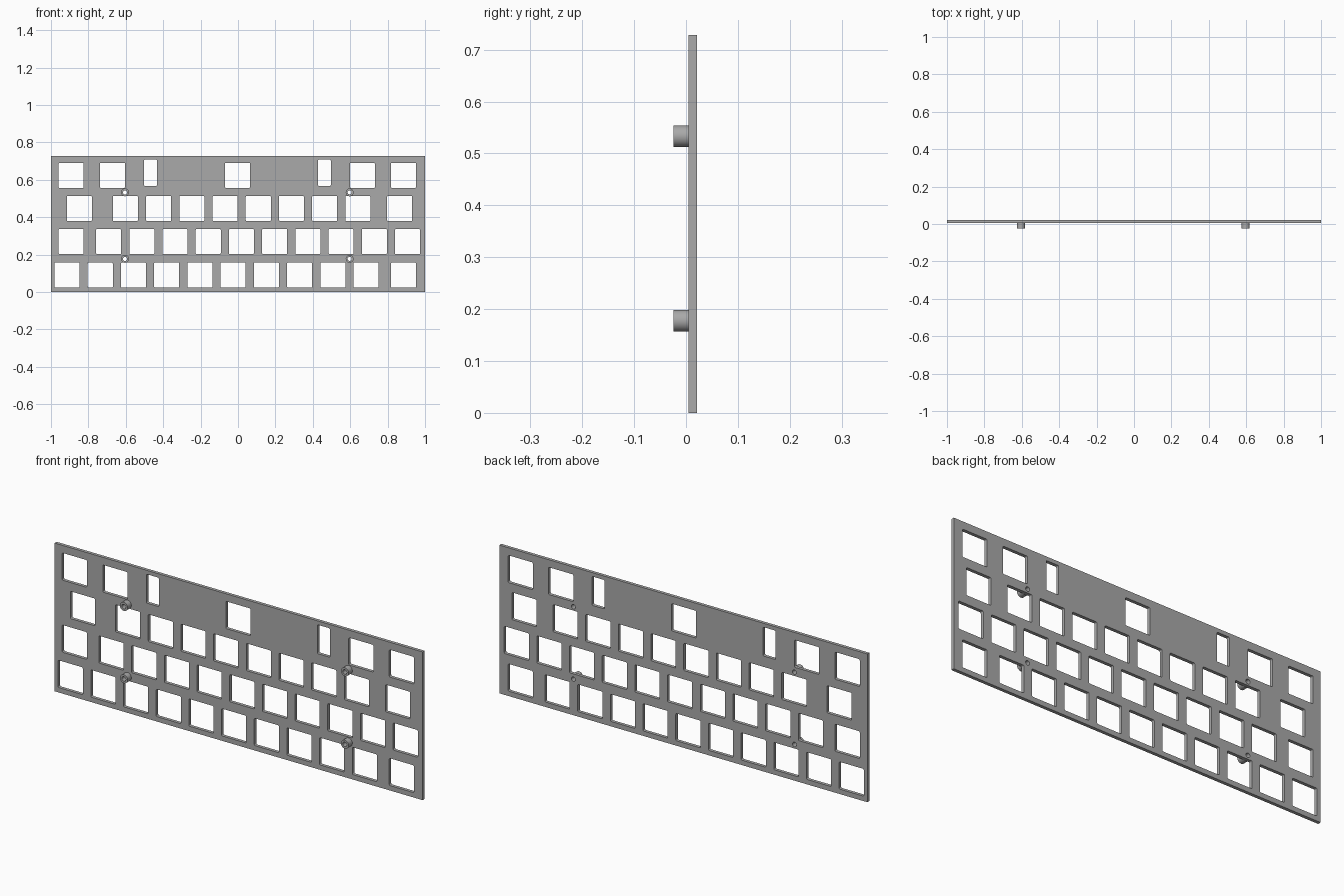
import bpy, bmesh, math

cube = bpy.data.objects.get("Cube")
if cube:
    bpy.data.objects.remove(cube, do_unlink=True)

grey = bpy.data.materials.new("Plain grey")
grey.use_nodes = True
colour = (0.4, 0.4, 0.4, 1)
grey.diffuse_color = colour
grey.node_tree.nodes["Principled BSDF"].inputs["Base Color"].default_value = colour

PITCH = 0.1776           # spacing between neighbouring keys
KEY = 0.134              # size of a key opening
HEIGHT = 0.728
FRONT, BACK = 0.005, 0.021
POST_END = -0.024
POST_R, BORE_R = 0.021, 0.011


def make_object(name, bm):
    bmesh.ops.recalc_face_normals(bm, faces=bm.faces)
    mesh = bpy.data.meshes.new(name)
    bm.to_mesh(mesh)
    bm.free()
    mesh.materials.append(grey)
    obj = bpy.data.objects.new(name, mesh)
    bpy.context.scene.collection.objects.link(obj)
    return obj


def prism(bm, outline, y0, y1):
    """Closed prism along y from an x, z outline."""
    face = bm.faces.new([bm.verts.new((x, y0, z)) for x, z in outline])
    moved = bmesh.ops.extrude_face_region(bm, geom=[face])["geom"]
    verts = [v for v in moved if isinstance(v, bmesh.types.BMVert)]
    bmesh.ops.translate(bm, verts=verts, vec=(0, y1 - y0, 0))


def circle(cx, cz, r, n=32):
    return [(cx + r * math.cos(math.tau * i / n), cz + r * math.sin(math.tau * i / n))
            for i in range(n)]


def rounded_rect(cx, cz, w, h, r=0.005, steps=3):
    pts = []
    for q, (sx, sz) in enumerate([(1, 1), (-1, 1), (-1, -1), (1, -1)]):
        for i in range(steps + 1):
            a = math.pi / 2 * (q + i / steps)
            pts.append((cx + sx * (w / 2 - r) + r * math.cos(a),
                        cz + sz * (h / 2 - r) + r * math.sin(a)))
    return pts


def run(start, count):
    return [start + PITCH * i for i in range(count)]


# Key openings by row: height of the row centre and the x centres
rows = [
    (0.091, run(-0.914, 10) + [0.885]),
    (0.270, [-0.892] + run(-0.692, 10)),
    (0.447, [-0.848] + run(-0.602, 8) + [0.864]),
    (0.624, [-0.892, -0.671, -0.003, 0.665, 0.885]),
]
posts = [(x, z) for x in (-0.604, 0.597) for z in (0.1775, 0.533)]

# Cutter for all openings and post bores
bm = bmesh.new()
for z, centres in rows:
    for x in centres:
        prism(bm, rounded_rect(x, z, KEY, KEY), -0.05, 0.05)
for x in (-0.468, 0.462):
    prism(bm, rounded_rect(x, 0.638, 0.068, 0.142), -0.05, 0.05)
for x, z in posts:
    prism(bm, circle(x, z, BORE_R), -0.05, 0.05)
cutter = make_object("opening_cutter", bm)

# Plate
bm = bmesh.new()
prism(bm, [(-1, 0), (1, 0), (1, HEIGHT), (-1, HEIGHT)], FRONT, BACK)
plate = make_object("key_plate", bm)
cut = plate.modifiers.new("Openings", 'BOOLEAN')
cut.operation = 'DIFFERENCE'
cut.solver = 'EXACT'
cut.object = cutter
bpy.context.view_layer.update()
bpy.context.view_layer.objects.active = plate
plate.select_set(True)
bpy.ops.object.modifier_apply(modifier=cut.name)
bpy.data.objects.remove(cutter, do_unlink=True)

# Hollow standoff posts on the front
for i, (x, z) in enumerate(posts):
    bm = bmesh.new()
    rings = [[bm.verts.new((px, y, pz)) for px, pz in circle(x, z, r)]
             for r, y in ((POST_R, POST_END), (POST_R, FRONT),
                          (BORE_R, FRONT), (BORE_R, POST_END))]
    for k in range(4):
        a, b = rings[k], rings[(k + 1) % 4]
        for j in range(len(a)):
            n = (j + 1) % len(a)
            bm.faces.new((a[j], a[n], b[n], b[j]))
    post = make_object(f"standoff_post_{i + 1}", bm)
    bpy.ops.object.select_all(action='DESELECT')
    post.select_set(True)
    bpy.context.view_layer.objects.active = post
    bpy.ops.object.shade_smooth_by_angle(angle=math.radians(30))
